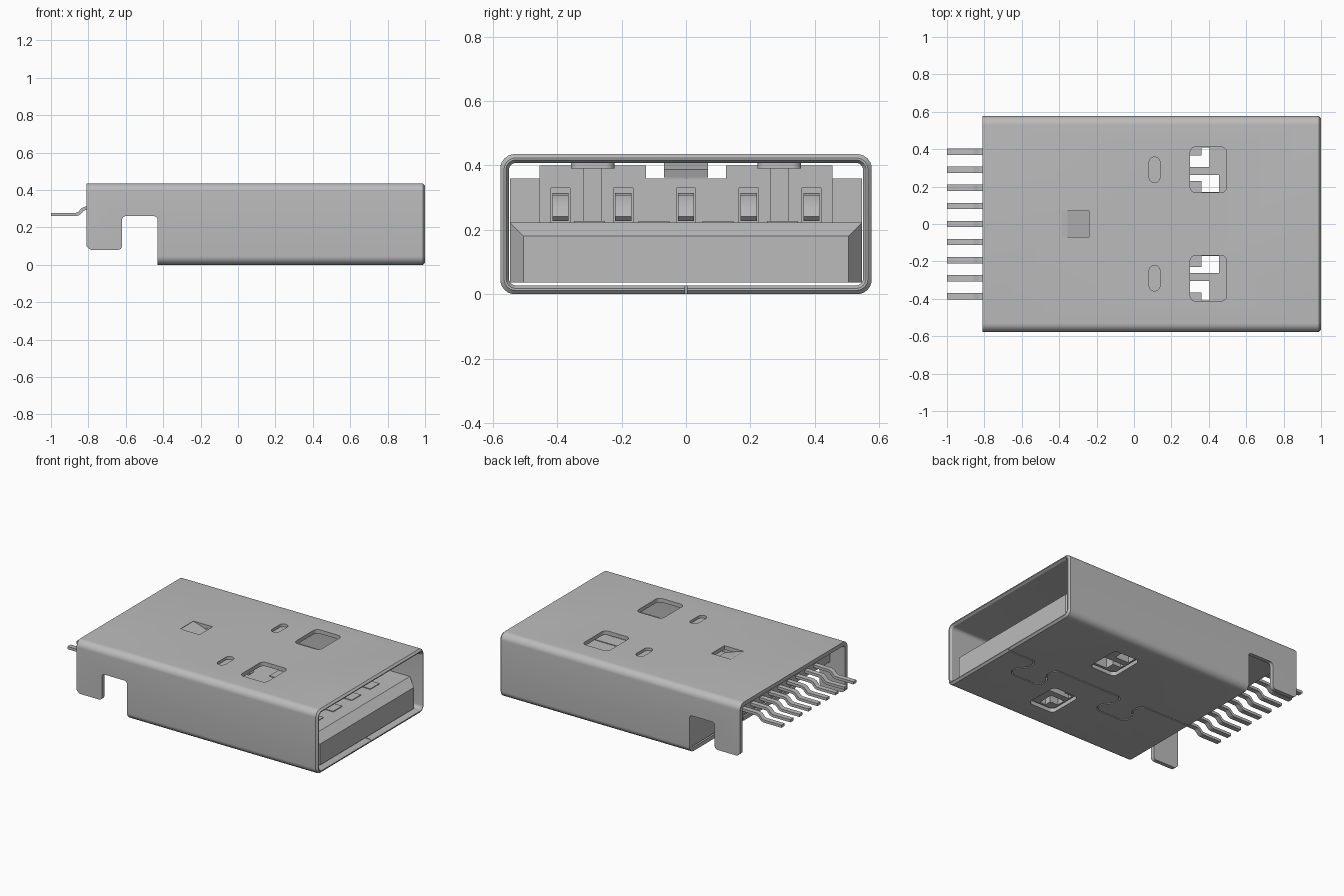
import bpy, bmesh, math
from mathutils import Vector

cube = bpy.data.objects.get("Cube")
if cube:
    bpy.data.objects.remove(cube, do_unlink=True)

grey = bpy.data.materials.new("plain grey")
grey.use_nodes = True
COLOUR = (0.5, 0.5, 0.5, 1)
grey.diffuse_color = COLOUR
grey.node_tree.nodes["Principled BSDF"].inputs["Base Color"].default_value = COLOUR


def finish(name, bm):
    bmesh.ops.recalc_face_normals(bm, faces=bm.faces)
    mesh = bpy.data.meshes.new(name)
    bm.to_mesh(mesh)
    bm.free()
    ob = bpy.data.objects.new(name, mesh)
    bpy.context.collection.objects.link(ob)
    mesh.materials.append(grey)
    return ob


def loft(name, rings, closed=False):
    """Skin a list of equal-length rings, capped or joined end to start."""
    bm = bmesh.new()
    rows = [[bm.verts.new(p) for p in r] for r in rings]
    n = len(rows[0])
    pairs = list(zip(rows, rows[1:])) + ([(rows[-1], rows[0])] if closed else [])
    for a, b in pairs:
        for i in range(n):
            j = (i + 1) % n
            bm.faces.new((a[i], a[j], b[j], b[i]))
    if not closed:
        bm.faces.new(rows[0])
        bm.faces.new(rows[-1])
    return finish(name, bm)


def prism(name, pts, axis, lo, hi):
    """Extrude a 2D outline along one axis."""
    place = {"x": lambda u, v, w: (w, u, v),
             "y": lambda u, v, w: (u, w, v),
             "z": lambda u, v, w: (u, v, w)}[axis]
    return loft(name, [[place(u, v, w) for u, v in pts] for w in (lo, hi)])


def rect(u0, u1, v0, v1):
    return [(u0, v0), (u1, v0), (u1, v1), (u0, v1)]


def rounded(pts, r, n=6):
    """Replace every corner of an outline by an arc."""
    out = []
    for i, p in enumerate(pts):
        p = Vector(p)
        a = (Vector(pts[i - 1]) - p).normalized()
        b = (Vector(pts[(i + 1) % len(pts)]) - p).normalized()
        half = a.angle(b) / 2
        c = p + (a + b).normalized() * (r / math.sin(half))
        s = p + a * (r / math.tan(half)) - c
        e = p + b * (r / math.tan(half)) - c
        for k in range(n + 1):
            t = k / n
            out.append(tuple(c + (s * (1 - t) + e * t).normalized() * r))
    return out


def strip(path, width):
    """Outline of a polyline given a constant width."""
    pts = [Vector(p) for p in path]
    left, right = [], []
    for i, p in enumerate(pts):
        d0 = (p - pts[i - 1]).normalized() if i else None
        d1 = (pts[i + 1] - p).normalized() if i < len(pts) - 1 else d0
        d0 = d0 or d1
        m = (d0 + d1).normalized()
        off = Vector((-m.y, m.x)) * (width / 2 / max(m.dot(d1), 0.3))
        left.append(tuple(p + off))
        right.append(tuple(p - off))
    return left + right[::-1]


def cut(ob, cutters):
    bpy.context.view_layer.objects.active = ob
    for c in cutters:
        mod = ob.modifiers.new("cut", "BOOLEAN")
        mod.operation = "DIFFERENCE"
        mod.solver = "EXACT"
        mod.object = c
        bpy.ops.object.modifier_apply(modifier=mod.name)
        bpy.data.objects.remove(c, do_unlink=True)


def smooth(ob):
    bpy.ops.object.select_all(action="DESELECT")
    ob.select_set(True)
    bpy.context.view_layer.objects.active = ob
    bpy.ops.object.shade_smooth_by_angle(angle=math.radians(30))


# Shell: a rounded rectangular tube with a bevelled front lip
def section(x, inset, r):
    outline = rounded(rect(-0.577 + inset, 0.577 - inset, inset, 0.435 - inset), r)
    return [(x, y, z) for y, z in outline]


shell = loft("shell", [section(-0.81, 0, 0.045), section(0.988, 0, 0.045),
                       section(1.0, 0.012, 0.035), section(1.0, 0.018, 0.03),
                       section(0.985, 0.027, 0.022), section(-0.81, 0.027, 0.022)], closed=True)

# Shell openings: rear notch leaving two legs, flap window, latch windows, dimples
notch = rounded([(-0.43, -0.1), (-0.43, 0.26), (-0.62, 0.26), (-0.62, 0.08),
                 (-0.79, 0.08), (-0.85, 0.14), (-0.95, 0.14), (-0.95, -0.1)], 0.02, 4)
cutters = [prism("notch_cutter", notch, "y", -0.8, 0.8),
           prism("flap_cutter", rect(-0.385, -0.24, -0.07, 0.07), "z", 0.3, 0.5)]
for s in (-1, 1):
    window = rounded(rect(0.30, 0.495, s * 0.29 - 0.122, s * 0.29 + 0.122), 0.03)
    cutters.append(prism("window_cutter", window, "z", -0.1, 0.6))
    slot = rounded(rect(0.081, 0.139, s * 0.29 - 0.068, s * 0.29 + 0.068), 0.028)
    cutters.append(prism("dimple_cutter", slot, "z", 0.416, 0.6))

# Interlocking seam along the underside
seam = [(1.05, 0)]
for x in (0.70, 0.02):
    seam += [(x + 0.10, 0), (x + 0.075, -0.025), (x + 0.075, -0.08), (x + 0.12, -0.14),
             (x + 0.12, -0.18), (x + 0.09, -0.21), (x - 0.09, -0.21), (x - 0.12, -0.18),
             (x - 0.12, -0.14), (x - 0.075, -0.08), (x - 0.075, -0.025), (x - 0.10, 0)]
seam.append((-0.5, 0))
cutters.append(prism("seam_cutter", strip(seam, 0.007), "z", -0.05, 0.034))
cut(shell, cutters)
smooth(shell)

# Pressed parts of the shell: bent flap and dimple undersides
prism("retaining_flap", strip([(-0.39, 0.42), (-0.36, 0.415), (-0.245, 0.375)], 0.026),
      "y", -0.069, 0.069)
for s, side in ((-1, "right"), (1, "left")):
    bump = rounded(rect(0.081, 0.139, s * 0.29 - 0.068, s * 0.29 + 0.068), 0.028)
    smooth(prism(side + "_dimple", bump, "z", 0.39, 0.412))

# Insulator tongue with a tapered nose
def tongue_ring(x, w, top):
    return [(x, y, z) for y, z in rect(-w, w, 0.037, top)]


tongue = loft("tongue", [tongue_ring(-0.43, 0.547, 0.222), tongue_ring(0.91, 0.547, 0.222),
                         tongue_ring(0.97, 0.505, 0.18)])
holes = []
for s in (-1, 1):
    outer = [(0.30, 0.305), (0.405, 0.305), (0.405, 0.41), (0.36, 0.41), (0.36, 0.365), (0.30, 0.365)]
    inner = [(0.30, 0.262), (0.455, 0.262), (0.455, 0.17), (0.36, 0.17), (0.36, 0.23), (0.30, 0.23)]
    for outline in (outer, inner):
        holes.append(prism("hole_cutter", [(x, s * y) for x, y in outline], "z", -0.1, 0.5))
cut(tongue, holes)


# Rear insulator block, stepped at the corners and under the flap
def block_outline(bottom):
    half = [(0.547, bottom), (0.547, 0.36), (0.455, 0.36), (0.455, 0.4), (0.125, 0.4), (0.125, 0.36)]
    return half + [(-y, z) for y, z in reversed(half)]


block = prism("rear_block", block_outline(0.2), "x", -0.43, -0.13)
CONTACTS = (-0.39, -0.195, 0, 0.195, 0.39)
slots = [prism("slot_cutter", rect(y - 0.03, y + 0.03, 0.223, 0.33), "x", -0.25, 0) for y in CONTACTS]
slots += [prism("groove_cutter", rect(s * 0.29 - 0.028, s * 0.29 + 0.028, 0.223, 0.5), "x", -0.2, 0)
          for s in (-1, 1)]
cut(block, slots)
prism("rear_shelf", block_outline(0.265), "x", -0.70, -0.43)
for s, side in ((-1, "right"), (1, "left")):
    prism(side + "_cheek", rect(s * 0.501 - 0.046, s * 0.501 + 0.046, 0.2, 0.36), "x", -0.14, -0.03)

# Spring contacts arching over the tongue
spring = [(-0.25, 0.25), (-0.12, 0.265), (-0.03, 0.295), (0.0, 0.304), (0.03, 0.298),
          (0.07, 0.265), (0.10, 0.235)]
for i, y in enumerate(CONTACTS):
    smooth(prism(f"spring_contact_{i + 1}", strip(spring, 0.02), "y", y - 0.025, y + 0.025))

# Flat contact pads
for i, y in enumerate((-0.3, -0.1, 0.1, 0.3)):
    start = 0.5 if abs(y) > 0.2 else 0.2
    prism(f"flat_contact_{i + 1}", rect(start, 0.82, y - 0.048, y + 0.048), "z", 0.218, 0.227)

# Solder pins at the rear
pin = [(-0.66, 0.305), (-0.815, 0.302), (-0.83, 0.296), (-0.85, 0.274), (-0.865, 0.269), (-1.0, 0.269)]
for i in range(9):
    y = (i - 4) * 0.0965
    smooth(prism(f"solder_pin_{i + 1}", strip(pin, 0.018), "y", y - 0.017, y + 0.017))
